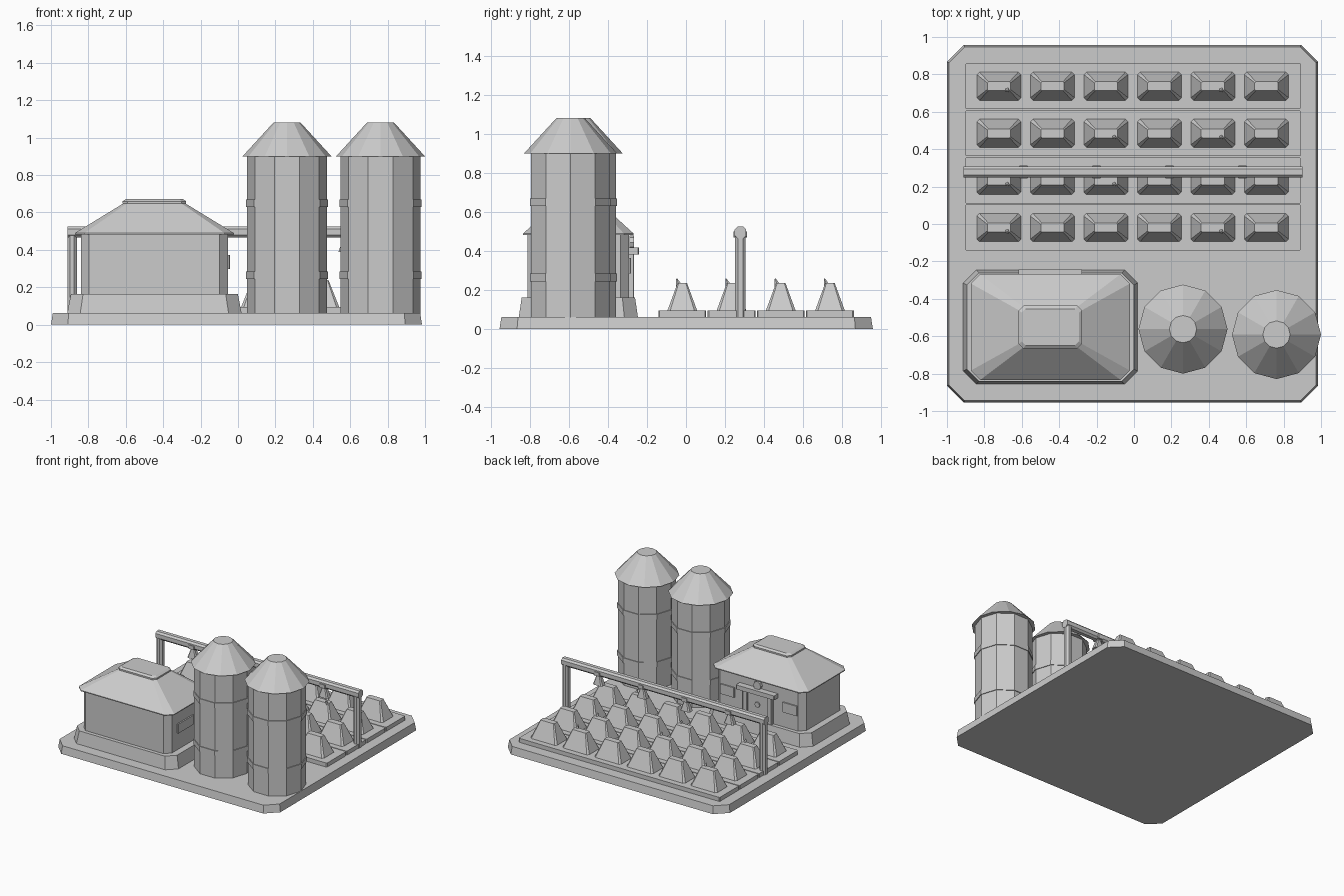
import bpy, bmesh, math
from mathutils import Matrix

cube = bpy.data.objects.get("Cube")
if cube:
    bpy.data.objects.remove(cube)

grey = bpy.data.materials.new("plain grey")
grey.use_nodes = True
grey.diffuse_color = (0.6, 0.6, 0.6, 1)
grey.node_tree.nodes["Principled BSDF"].inputs["Base Color"].default_value = (0.6, 0.6, 0.6, 1)


def loft(name, rings, matrix=None):
    """Closed solid through a stack of rings with equal point counts."""
    bm = bmesh.new()
    loops = [[bm.verts.new(p) for p in ring] for ring in rings]
    n = len(loops[0])
    for low, high in zip(loops, loops[1:]):
        for i in range(n):
            j = (i + 1) % n
            bm.faces.new((low[i], low[j], high[j], high[i]))
    bm.faces.new(loops[0][::-1])
    bm.faces.new(loops[-1])
    if matrix:
        bm.transform(matrix)
    bmesh.ops.recalc_face_normals(bm, faces=bm.faces)
    mesh = bpy.data.meshes.new(name)
    bm.to_mesh(mesh)
    bm.free()
    mesh.materials.append(grey)
    obj = bpy.data.objects.new(name, mesh)
    bpy.context.collection.objects.link(obj)
    return obj


def rect(cx, cy, w, d, z, cut):
    """Rectangle ring with chamfered corners."""
    x, y = w / 2, d / 2
    pts = [(x, cut - y), (x, y - cut), (x - cut, y), (cut - x, y),
           (-x, y - cut), (-x, cut - y), (cut - x, -y), (x - cut, -y)]
    return [(cx + px, cy + py, z) for px, py in pts]


def circle(cx, cy, r, z, n):
    return [(cx + r * math.cos(math.tau * i / n),
             cy + r * math.sin(math.tau * i / n), z) for i in range(n)]


def box(name, x, y, z, w, d, h, cut=0.004):
    return loft(name, [rect(x, y, w, d, z - h / 2, cut), rect(x, y, w, d, z + h / 2, cut)])


# Ground slab
loft("ground_slab", [rect(-0.008, 0.001, 1.984, 1.912, 0, 0.09),
                     rect(-0.008, 0.001, 1.964, 1.892, 0.062, 0.085)])

# House
HX, HY = -0.447, -0.551
loft("house_plinth", [rect(HX, HY, 0.935, 0.612, 0.055, 0.07),
                      rect(HX, HY, 0.893, 0.58, 0.163, 0.065)])
loft("house_walls", [rect(HX, HY, 0.787, 0.52, 0.155, 0.045),
                     rect(HX, HY, 0.787, 0.52, 0.488, 0.045)])
loft("house_roof", [rect(HX, HY, 0.85, 0.565, 0.483, 0.05),
                    rect(HX, HY, 0.85, 0.565, 0.49, 0.05),
                    rect(HX, HY, 0.32, 0.21, 0.652, 0.02)])
loft("roof_cap", [rect(HX, HY, 0.34, 0.228, 0.648, 0.025),
                  rect(HX, HY, 0.34, 0.228, 0.66, 0.025),
                  rect(HX, HY, 0.305, 0.195, 0.672, 0.02)])

# Back door, canopy, lamp and windows
BACK = HY + 0.26
box("door", HX, BACK, 0.27, 0.18, 0.03, 0.24)
for side in (-1, 1):
    box("door_post", HX + side * 0.11, BACK, 0.27, 0.04, 0.05, 0.24)
    box("back_window", HX + side * 0.28, BACK, 0.325, 0.13, 0.02, 0.08)
box("door_canopy", HX, BACK + 0.02, 0.40, 0.34, 0.06, 0.035)
box("side_window", HX + 0.394, -0.60, 0.335, 0.02, 0.20, 0.075)
facing = Matrix.Rotation(math.radians(-90), 4, 'X')
for name, z, r in (("door_lamp", 0.445, 0.034), ("door_knob", 0.29, 0.022)):
    loft(name, [circle(0, 0, r, -0.01, 8), circle(0, 0, r, 0.012, 8)],
         Matrix.Translation((HX, BACK + 0.012, z)) @ facing)

# Silos
for sx, sy in ((0.262, -0.562), (0.762, -0.591)):
    loft("silo_body", [circle(sx, sy, 0.213, 0, 10), circle(sx, sy, 0.213, 0.905, 10)])
    loft("silo_roof", [circle(sx, sy, 0.238, 0.90, 12), circle(sx, sy, 0.073, 1.08, 12)])
    for z in (0.265, 0.65):
        loft("silo_band", [circle(sx, sy, 0.219, z - 0.02, 10),
                           circle(sx, sy, 0.219, z + 0.02, 10)])

# Planting beds, crop mounds and sprouts
sprouts = {0: (0, 4), 1: (0, 2), 2: (2, 4), 3: (0, 4)}
for row in range(4):
    y = -0.019 + row * 0.252
    box("planting_bed", -0.005, y, 0.075, 1.795, 0.245, 0.04, 0.006)
    for col in range(6):
        x = -0.722 + col * 0.286
        loft("crop_mound", [rect(x, y, 0.24, 0.158, 0.08, 0.014),
                            rect(x, y, 0.235, 0.15, 0.098, 0.014),
                            rect(x, y, 0.125, 0.048, 0.237, 0.006)])
        if col in sprouts[row]:
            tilt = Matrix.Rotation(math.radians(18), 4, 'X')
            loft("sprout", [circle(0, 0, 0.032, 0, 5), circle(0, 0, 0.003, 0.085, 5)],
                 Matrix.Translation((x + 0.045, y - 0.002, 0.178)) @ tilt)

# Watering gantry
GY = 0.278
along = Matrix.Translation((-0.006, GY, 0.495)) @ Matrix.Rotation(math.radians(90), 4, 'Y')
loft("gantry_beam", [rect(0, 0, 0.06, 0.058, -0.906, 0.014),
                     rect(0, 0, 0.06, 0.058, 0.906, 0.014)], along)
for x in (-0.887, 0.873):
    box("gantry_post", x, GY, 0.27, 0.05, 0.054, 0.43, 0.014)
for i in range(4):
    x = -0.59 + i * 0.39
    box("nozzle_clamp", x, GY, 0.485, 0.05, 0.068, 0.03)
    loft("spray_nozzle", [rect(x, GY, 0.085, 0.055, 0.39, 0.01),
                          rect(x, GY, 0.03, 0.03, 0.47, 0.006)])
